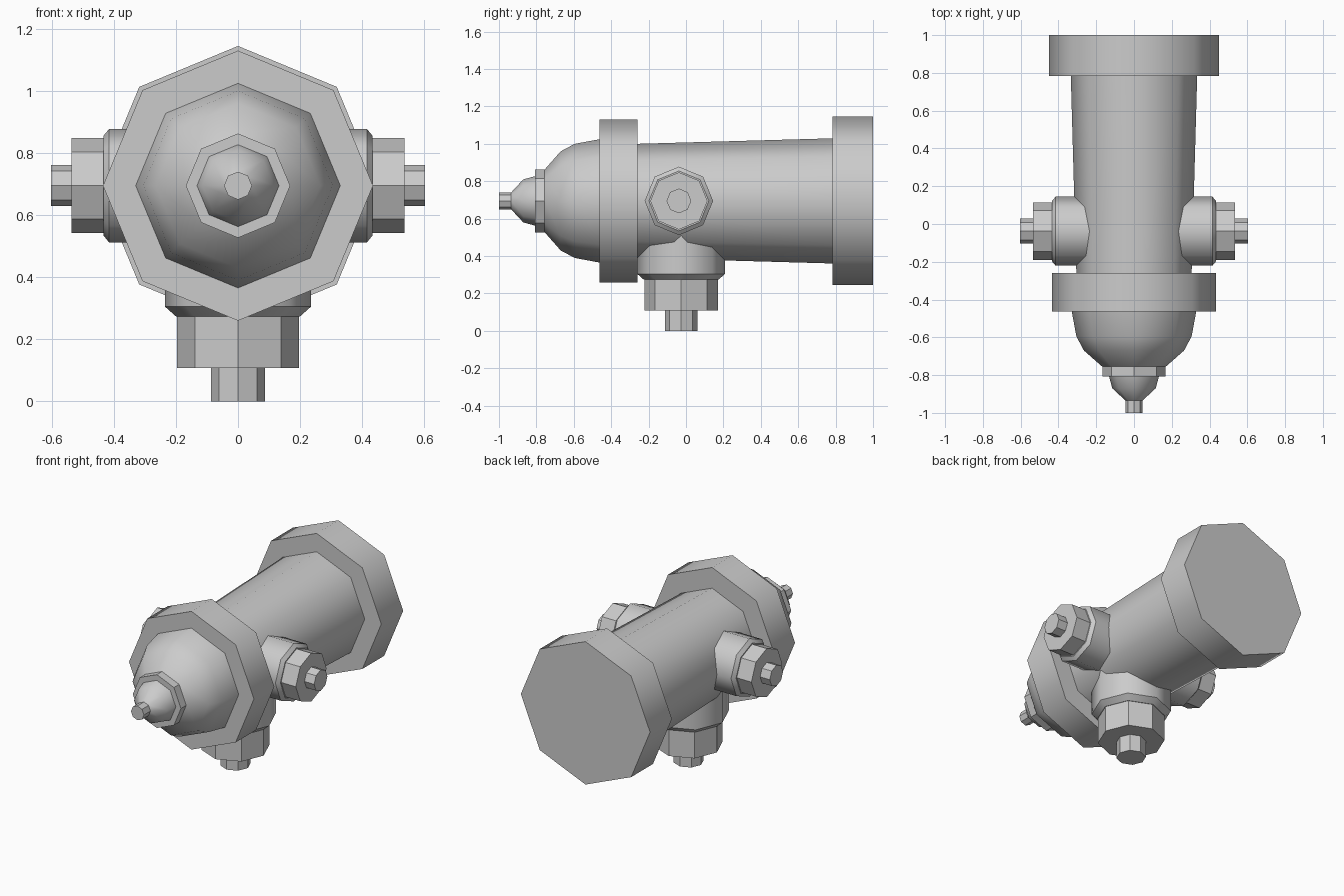
import bpy, bmesh, math
from mathutils import Vector

if "Cube" in bpy.data.objects:
    bpy.data.objects.remove(bpy.data.objects["Cube"])

N = 8          # every turned part is eight-sided, with a corner on the axes
ZC = 0.695     # height of the barrel axis


def lathe(name, origin, axis, up, profile, smooth=True, sharp=()):
    """Turn (distance, radius) points around an axis and cap both ends.
    Rings listed in sharp stay as hard edges."""
    origin, d, u = Vector(origin), Vector(axis), Vector(up)
    v = d.cross(u)
    bm = bmesh.new()
    rings = []
    for t, r in profile:
        rings.append([bm.verts.new(origin + d * t
                      + u * (r * math.cos(2 * math.pi * i / N))
                      + v * (r * math.sin(2 * math.pi * i / N)))
                      for i in range(N)])
    for a, b in zip(rings, rings[1:]):
        for i in range(N):
            j = (i + 1) % N
            bm.faces.new((a[i], a[j], b[j], b[i])).smooth = smooth
    bm.faces.new(rings[0])
    bm.faces.new(rings[-1])
    bmesh.ops.recalc_face_normals(bm, faces=bm.faces[:])
    last = len(rings) - 1
    for k in {0, last, *sharp}:
        for i in range(N):
            e = bm.edges.get((rings[k][i], rings[k][(i + 1) % N]))
            e.smooth = False
    mesh = bpy.data.meshes.new(name)
    bm.to_mesh(mesh)
    bm.free()
    obj = bpy.data.objects.new(name, mesh)
    bpy.context.collection.objects.link(obj)
    return obj


def main_part(name, profile, smooth=True):
    return lathe(name, (0, 0, ZC), (0, 1, 0), (0, 0, 1), profile, smooth)


# Main barrel and its flanges
main_part("base_flange", [(0.783, 0.45), (1.0, 0.45)])
main_part("body", [(-0.3, 0.304), (0.8, 0.335)])
main_part("collar", [(-0.463, 0.435), (-0.26, 0.435)])

# Domed bonnet, cap ring, small cap and operating nut
main_part("bonnet", [(-0.77, 0.15), (-0.752, 0.172), (-0.67, 0.265),
                     (-0.595, 0.305), (-0.45, 0.332)])
main_part("cap_ring", [(-0.807, 0.168), (-0.75, 0.168)], smooth=False)
main_part("cap", [(-0.935, 0.045), (-0.87, 0.115), (-0.80, 0.134)])
main_part("top_nut", [(-1.0, 0.045), (-0.92, 0.045)], smooth=False)


def outlet(name, origin, axis, up, start, shoulder, lip, nut, tip, radii):
    """Stub pipe with chamfered lip, faceted cap and small nut."""
    r_pipe, r_lip, r_cap, r_nut = radii
    lathe(name + "_pipe", origin, axis, up,
          [(start, r_pipe), (shoulder, r_pipe), (lip, r_lip)], sharp=(1,))
    lathe(name + "_cap", origin, axis, up,
          [(lip - 0.02, r_cap), (nut, r_cap)], smooth=False)
    lathe(name + "_nut", origin, axis, up,
          [(nut - 0.02, r_nut), (tip, r_nut)], smooth=False)


# Two side outlets
for side, s in (("left", -1), ("right", 1)):
    outlet(side + "_outlet", (0, -0.038, ZC), (s, 0, 0), (0, 0, 1),
           0.2, 0.415, 0.434, 0.536, 0.603, (0.183, 0.16, 0.153, 0.066))

# Large lower outlet
outlet("lower_outlet", (0, -0.026, ZC), (0, 0, -1), (1, 0, 0),
       0.17, 0.39, 0.421, 0.587, 0.695, (0.235, 0.2, 0.197, 0.087))
